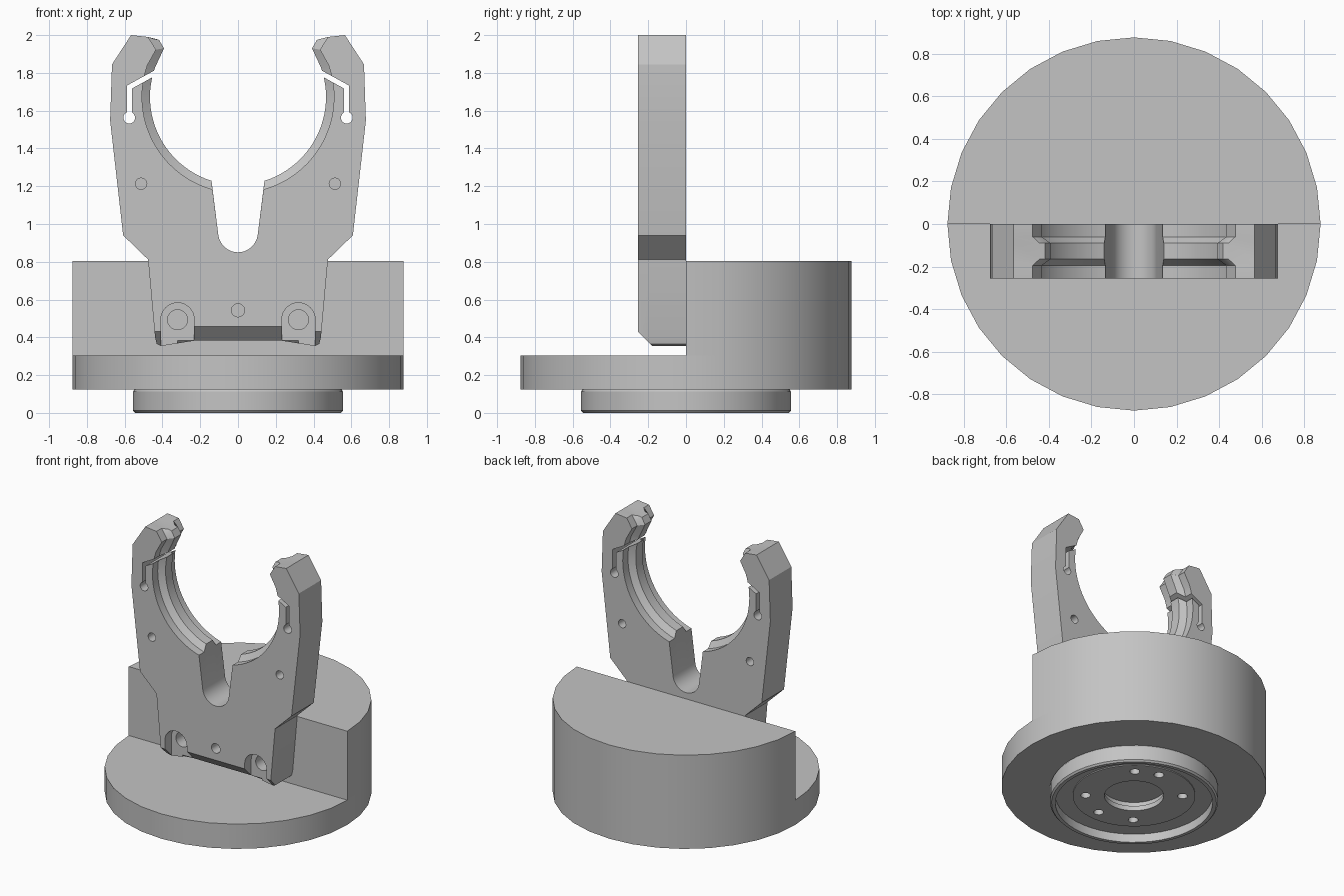
import bpy, bmesh, math

if "Cube" in bpy.data.objects:
    bpy.data.objects.remove(bpy.data.objects["Cube"])

steel = bpy.data.materials.new("grey_steel")
steel.diffuse_color = (0.55, 0.55, 0.55, 1)
steel.use_nodes = True
steel.node_tree.nodes["Principled BSDF"].inputs["Base Color"].default_value = steel.diffuse_color


def make(name, rings, closed=False):
    """Skin a list of equal-length vertex rings; cap the ends unless closed."""
    bm = bmesh.new()
    vs = [[bm.verts.new(p) for p in r] for r in rings]
    n = len(rings[0])
    pairs = list(zip(vs, vs[1:])) + ([(vs[-1], vs[0])] if closed else [])
    for a, b in pairs:
        for i in range(n):
            j = (i + 1) % n
            bm.faces.new((a[i], a[j], b[j], b[i]))
    if not closed:
        bm.faces.new(vs[0])
        bm.faces.new(vs[-1])
    bmesh.ops.recalc_face_normals(bm, faces=bm.faces)
    me = bpy.data.meshes.new(name)
    bm.to_mesh(me)
    bm.free()
    me.materials.append(steel)
    ob = bpy.data.objects.new(name, me)
    bpy.context.collection.objects.link(ob)
    return ob


def prism_y(name, pts, y0, y1):
    return make(name, [[(x, y, z) for x, z in pts] for y in (y0, y1)])


def prism_z(name, pts, z0, z1):
    return make(name, [[(x, y, z) for x, y in pts] for z in (z0, z1)])


def arc(cx, cy, r, a0, a1, n):
    out = []
    for i in range(n + 1):
        a = math.radians(a0 + (a1 - a0) * i / n)
        out.append((cx + r * math.cos(a), cy + r * math.sin(a)))
    return out


def circle(cx, cy, r, n=20):
    return arc(cx, cy, r, 0, 360, n)[:-1]


def cut(ob, cutter):
    m = ob.modifiers.new("cut", 'BOOLEAN')
    m.operation = 'DIFFERENCE'
    m.solver = 'EXACT'
    m.object = cutter
    bpy.context.view_layer.objects.active = ob
    bpy.ops.object.modifier_apply(modifier=m.name)
    bpy.data.objects.remove(cutter, do_unlink=True)


def smooth(ob):
    bpy.ops.object.select_all(action='DESELECT')
    ob.select_set(True)
    bpy.context.view_layer.objects.active = ob
    bpy.ops.object.shade_smooth_by_angle(angle=math.radians(25))


# Base disc with the half-round backing block
R = 0.877
base = prism_z("base_disc", circle(0, 0, R, 32), 0.125, 0.305)
block = prism_z("half_round_block", arc(0, 0, R, 0, 180, 16), 0.305, 0.805)

# Mounting ring underneath: turned profile (radius, z)
prof = [(0.196, 0.055), (0.405, 0.055), (0.405, 0.062), (0.52, 0.062), (0.52, 0),
        (0.545, 0), (0.556, 0.012), (0.556, 0.112), (0.548, 0.125), (0.21, 0.125),
        (0.21, 0.09), (0.196, 0.09)]
N = 48
mount = make("mounting_ring", [[(r * math.cos(t), r * math.sin(t), z) for r, z in prof]
                               for t in (2 * math.pi * i / N for i in range(N))], closed=True)
for ang in (51, 81, 141, 231, 277, 321):
    a = math.radians(ang)
    cut(mount, prism_z("cutter", circle(0.32 * math.cos(a), 0.32 * math.sin(a), 0.033, 16),
                       0.02, 0.11))

# Gripper fork: outline lofted through its thickness, with a raised rib in the bore
CZ = 1.673


def outline(rib):
    r, end = (0.466, -72.5) if rib else (0.508, -74.6)
    tip = [(0.392, 1.93), (0.418, 1.975), (0.444, 1.98)] if rib else \
          [(0.434, 1.923), (0.455, 1.957), (0.476, 1.99)]
    right = arc(0, 0.955, 0.105, -90, -8, 8)              # throat
    right += arc(0, CZ, r, end, 19.2, 24)                 # bore
    right += tip
    right += [(0.566, 2.0), (0.667, 1.845), (0.677, 1.548), (0.608, 0.94),
              (0.476, 0.812), (0.439, 0.40), (0.43, 0.365), (0.407, 0.354),
              (0.233, 0.382)]
    left = [(-x, z) for x, z in reversed(right[1:])]
    return right + left


DEPTH = 0.255
layers = [(0, 0), (-0.06, 0), (-0.09, 1), (-0.165, 1), (-0.195, 0), (-DEPTH, 0)]
fork = make("gripper_fork", [[(x, y, z) for x, z in outline(rib)] for y, rib in layers])


def wedge(x0, x1, z):
    """Cutter for the chamfer on the lower front edge."""
    pts = [(-DEPTH - 0.05, z + 0.125), (-0.13, z - 0.05), (-DEPTH - 0.05, z - 0.05)]
    return make("cutter", [[(x, y, h) for y, h in pts] for x in (x0, x1)])


cut(fork, wedge(-0.32, 0.32, 0.382))
for s in (-1, 1):
    # Chamfer of the feet
    cut(fork, wedge(*sorted((s * 0.32, s * 0.6)), 0.355))
    # Arched bolt pocket and bolt hole
    pocket = [(s * 0.32 + 0.088, 0.2)] + arc(s * 0.32, 0.495, 0.088, 0, 180, 16) \
        + [(s * 0.32 - 0.088, 0.2)]
    cut(fork, prism_y("cutter", pocket, -0.4, -0.18))
    cut(fork, prism_y("cutter", circle(s * 0.32, 0.493, 0.053), -0.3, -0.06))
    # Spring slot with its relief hole
    slot = [(0.38, 1.847), (0.588, 1.733), (0.588, 1.56), (0.562, 1.56),
            (0.562, 1.717), (0.38, 1.817)]
    cut(fork, prism_y("cutter", [(s * x, z) for x, z in slot], -0.4, 0.1))
    cut(fork, prism_y("cutter", circle(s * 0.576, 1.563, 0.031), -0.4, 0.1))
    # Blind side holes, front and back
    for y0, y1 in ((-0.4, -0.17), (-0.085, 0.1)):
        cut(fork, prism_y("cutter", circle(s * 0.513, 1.213, 0.03), y0, y1))
# Centre dowel hole
cut(fork, prism_y("cutter", circle(0, 0.543, 0.035), -0.4, -0.06))

for ob in (base, block, mount, fork):
    smooth(ob)
